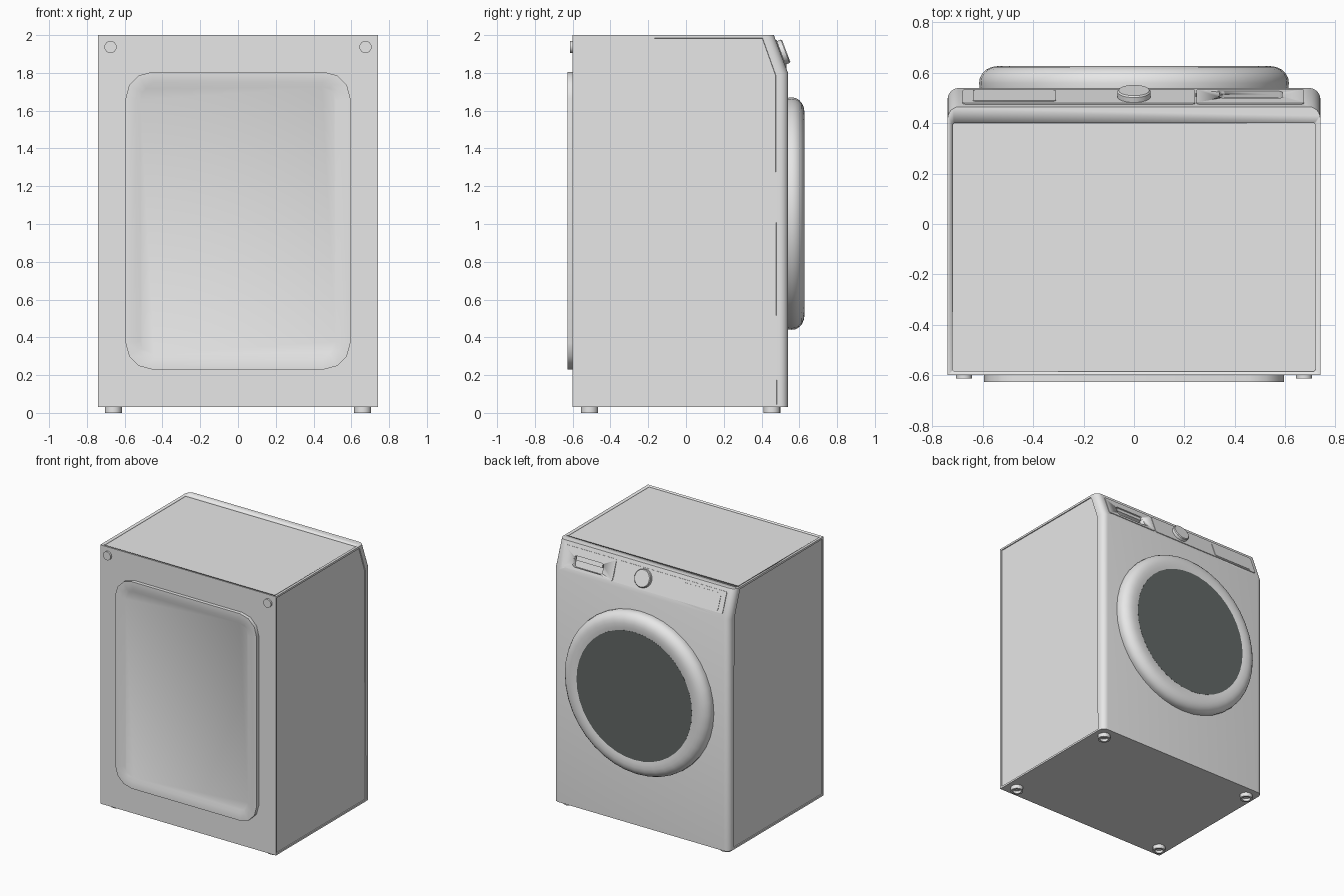
import bpy, bmesh, math
from mathutils import Matrix, Vector

if "Cube" in bpy.data.objects:
    bpy.data.objects.remove(bpy.data.objects["Cube"])


def material(name, col):
    m = bpy.data.materials.new(name)
    m.diffuse_color = (*col, 1)
    m.use_nodes = True
    m.node_tree.nodes["Principled BSDF"].inputs["Base Color"].default_value = m.diffuse_color
    return m


GREY = material("light_grey", (0.8, 0.8, 0.8))
GLASS = material("dark_glass", (0.125, 0.14, 0.135))


def finish(name, bm, mat=GREY, matrix=Matrix()):
    bmesh.ops.recalc_face_normals(bm, faces=bm.faces)
    me = bpy.data.meshes.new(name)
    bm.to_mesh(me)
    bm.free()
    me.transform(matrix)
    ob = bpy.data.objects.new(name, me)
    bpy.context.collection.objects.link(ob)
    me.materials.append(mat)
    bpy.context.view_layer.objects.active = ob
    bpy.ops.object.select_all(action='DESELECT')
    ob.select_set(True)
    bpy.ops.object.shade_smooth_by_angle(angle=math.radians(32))
    return ob


def prism(bm, pts, offset):
    """Extrude a planar polygon; returns the far cap."""
    face = bm.faces.new([bm.verts.new(p) for p in pts])
    ext = bmesh.ops.extrude_face_region(bm, geom=[face], use_keep_orig=True)
    cap = [g for g in ext['geom'] if isinstance(g, bmesh.types.BMFace)][0]
    bmesh.ops.translate(bm, vec=offset, verts=cap.verts)
    bmesh.ops.recalc_face_normals(bm, faces=bm.faces)
    return cap


def rounded(x0, x1, y0, y1, r, seg, z):
    pts = []
    for i, (cx, cy) in enumerate([(x1 - r, y1 - r), (x0 + r, y1 - r), (x0 + r, y0 + r), (x1 - r, y0 + r)]):
        for k in range(seg + 1):
            a = math.pi / 2 * (i + k / seg)
            pts.append((cx + r * math.cos(a), cy + r * math.sin(a), z))
    return pts


def plate(name, x0, x1, y0, y1, r, z0, z1, matrix=Matrix(), seg=4, mat=GREY):
    bm = bmesh.new()
    prism(bm, rounded(x0, x1, y0, y1, r, seg, z0), (0, 0, z1 - z0))
    return finish(name, bm, mat, matrix)


def lathe(name, profile, matrix, seg=32, mat=GREY):
    """Revolve (radius, height) points about local z."""
    bm = bmesh.new()
    vs = [bm.verts.new((r, 0, z)) for r, z in profile]
    es = [bm.edges.new(p) for p in zip(vs, vs[1:])]
    bmesh.ops.spin(bm, geom=vs + es, axis=(0, 0, 1), cent=(0, 0, 0), angle=2 * math.pi, steps=seg)
    bmesh.ops.remove_doubles(bm, verts=bm.verts, dist=1e-5)
    return finish(name, bm, mat, matrix)


def cut(ob, cutter):
    cutter.hide_render = True
    mod = ob.modifiers.new("cut", 'BOOLEAN')
    mod.object, mod.operation, mod.solver = cutter, 'DIFFERENCE', 'EXACT'
    bpy.context.view_layer.objects.active = ob
    bpy.ops.object.modifier_apply(modifier=mod.name)


# Cabinet: side profile extruded across x, rounded front edges, recessed side panels
W = 0.74
bm = bmesh.new()
prof = [(-0.6, 0.03), (0.54, 0.03), (0.54, 1.8), (0.465, 2.0), (-0.6, 2.0)]
prism(bm, [(-W, y, z) for y, z in prof], (2 * W, 0, 0))
edges = [e for e in bm.edges if abs(e.verts[0].co.x - e.verts[1].co.x) < 1e-4
         and all(v.co.y > 0.4 for v in e.verts)]
bmesh.ops.bevel(bm, geom=edges, offset=0.045, segments=6, profile=0.5, affect='EDGES')
bm.normal_update()
sides = [f for f in bm.faces if abs(f.normal.x) > 0.999]
bmesh.ops.inset_individual(bm, faces=sides, thickness=0.02)
bmesh.ops.inset_individual(bm, faces=sides, thickness=0.002, depth=-0.006)
body = finish("cabinet", bm)

# Recessed lid on top
lid_cut = plate("lid_cutter", -0.72, 0.72, -0.585, 0.40, 0.005, 1.992, 2.05, seg=1)
cut(body, lid_cut)

# Control panel frame: local x across, y down the slope, z outward
SLOPE = Matrix.Translation((0, 0.5025, 1.9)) @ Matrix.Rotation(-math.atan2(0.2, 0.075), 4, 'X')
plate("control_panel", -0.68, 0.243, -0.078, 0.078, 0.012, -0.01, 0.005, SLOPE)
drawer = plate("detergent_drawer", 0.248, 0.675, -0.078, 0.078, 0.012, -0.01, 0.005, SLOPE)
plate("display", -0.64, -0.31, -0.058, 0.066, 0.012, 0, 0.008, SLOPE)

# Finger pocket in the drawer with a grip bar inside
pocket = plate("pocket_cutter", 0.34, 0.59, -0.022, 0.058, 0.02, -0.03, 0.05, SLOPE)
cut(drawer, pocket)
cut(body, pocket)
plate("drawer_grip", 0.355, 0.575, -0.022, 0.01, 0.008, -0.031, -0.004, SLOPE)
for c in (lid_cut, pocket):
    bpy.data.objects.remove(c)

# Program knob
lathe("program_knob", [(0, 0), (0.066, 0), (0.066, 0.024), (0.061, 0.03), (0, 0.03)],
      SLOPE @ Matrix.Translation((0, -0.005, 0.002)))

# Door ring and glass
DOOR = Matrix.Translation((0, 0.54, 1.055)) @ Matrix.Rotation(-math.pi / 2, 4, 'X')
ring = [(0.612, -0.01), (0.615, 0.02), (0.612, 0.04), (0.602, 0.058), (0.586, 0.073),
        (0.565, 0.083), (0.54, 0.087), (0.51, 0.086), (0.485, 0.082), (0.485, 0.04)]
lathe("door_ring", ring, DOOR, 40)
lathe("door_glass", [(0, 0.07), (0.486, 0.07), (0.486, 0.083), (0, 0.083)], DOOR, 40, GLASS)

# Back cover with a shallow sunken middle: local z points backwards
BACK = Matrix.Translation((0, -0.6, 0)) @ Matrix.Rotation(math.pi / 2, 4, 'X')
bm = bmesh.new()
cap = prism(bm, rounded(-0.595, 0.595, 0.23, 1.805, 0.14, 3, -0.005), (0, 0, 0.032))
bm.normal_update()
bmesh.ops.inset_individual(bm, faces=[cap], thickness=0.055)
bmesh.ops.inset_individual(bm, faces=[cap], thickness=0.025, depth=-0.01)
finish("back_cover", bm, GREY, BACK)

# Rear bolts and levelling feet
for s, side in ((-1, "left"), (1, "right")):
    lathe(f"rear_bolt_{side}", [(0, -0.005), (0.032, -0.005), (0.032, 0.014), (0, 0.014)],
          BACK @ Matrix.Translation((s * 0.675, 1.937, 0)), 24)
    for y, end in ((-0.51, "rear"), (0.455, "door")):
        lathe(f"foot_{end}_{side}",
              [(0, 0.035), (0.045, 0.035), (0.045, 0), (0.03, 0), (0.03, 0.02), (0, 0.02)],
              Matrix.Translation((s * 0.66, y, 0)), 16)
